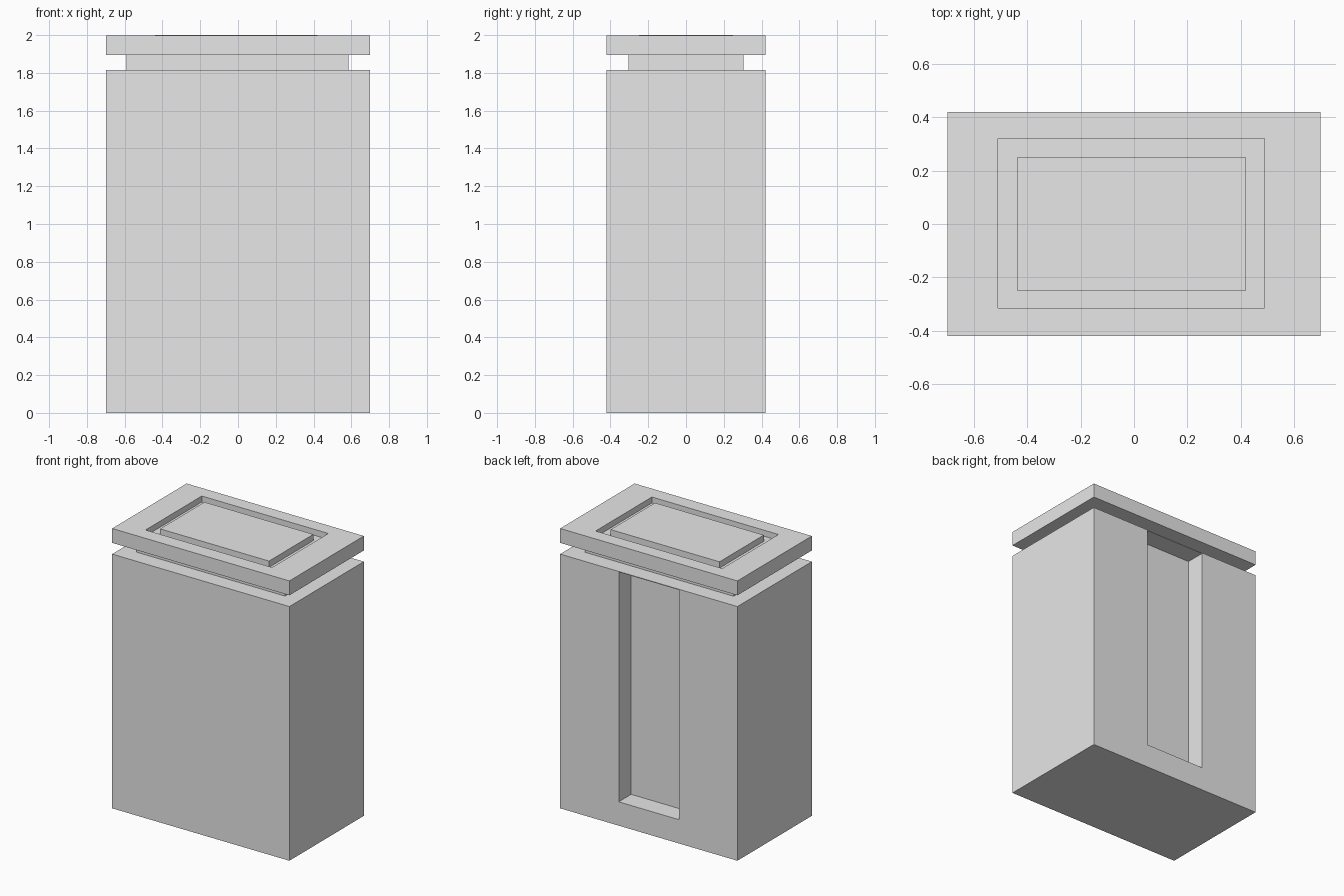
import bpy

old = bpy.data.objects.get("Cube")
if old:
    bpy.data.objects.remove(old, do_unlink=True)

grey = bpy.data.materials.new("plain grey")
grey.use_nodes = True
colour = (0.8, 0.8, 0.8, 1)
grey.diffuse_color = colour
grey.node_tree.nodes["Principled BSDF"].inputs["Base Color"].default_value = colour


def box(name, low, high):
    """Box between two opposite corners."""
    centre = [(a + b) / 2 for a, b in zip(low, high)]
    bpy.ops.mesh.primitive_cube_add(size=1, location=centre)
    obj = bpy.context.object
    obj.name = name
    obj.scale = [b - a for a, b in zip(low, high)]
    bpy.ops.object.transform_apply(location=False, rotation=False, scale=True)
    obj.data.materials.append(grey)
    return obj


def cut(target, cutter):
    """Carve the cutter out of the target and hide the cutter."""
    mod = target.modifiers.new("recess", "BOOLEAN")
    mod.operation = "DIFFERENCE"
    mod.solver = "EXACT"
    mod.object = cutter
    bpy.context.view_layer.objects.active = target
    bpy.ops.object.modifier_apply(modifier=mod.name)
    bpy.data.objects.remove(cutter, do_unlink=True)


W, D = 0.70, 0.42
BODY_TOP, LID_BASE, LID_TOP = 1.815, 1.895, 1.998

# Body with a tall slot in the back
body = box("body", (-W, -D, 0), (W, D, BODY_TOP))
cut(body, box("slot_cutter", (-0.237, 0.28, 0.17), (0.237, 0.5, 1.81)))

# Narrow neck between body and lid
box("neck", (-0.59, -0.305, BODY_TOP), (0.585, 0.305, LID_BASE))

# Lid with a rectangular recess
lid = box("lid", (-W, -D, LID_BASE), (W, D, LID_TOP))
cut(lid, box("recess_cutter", (-0.51, -0.315, 1.955), (0.49, 0.32, 2.1)))

# Raised panel inside the recess
box("lid_panel", (-0.44, -0.25, 1.955), (0.42, 0.25, 2.0))
